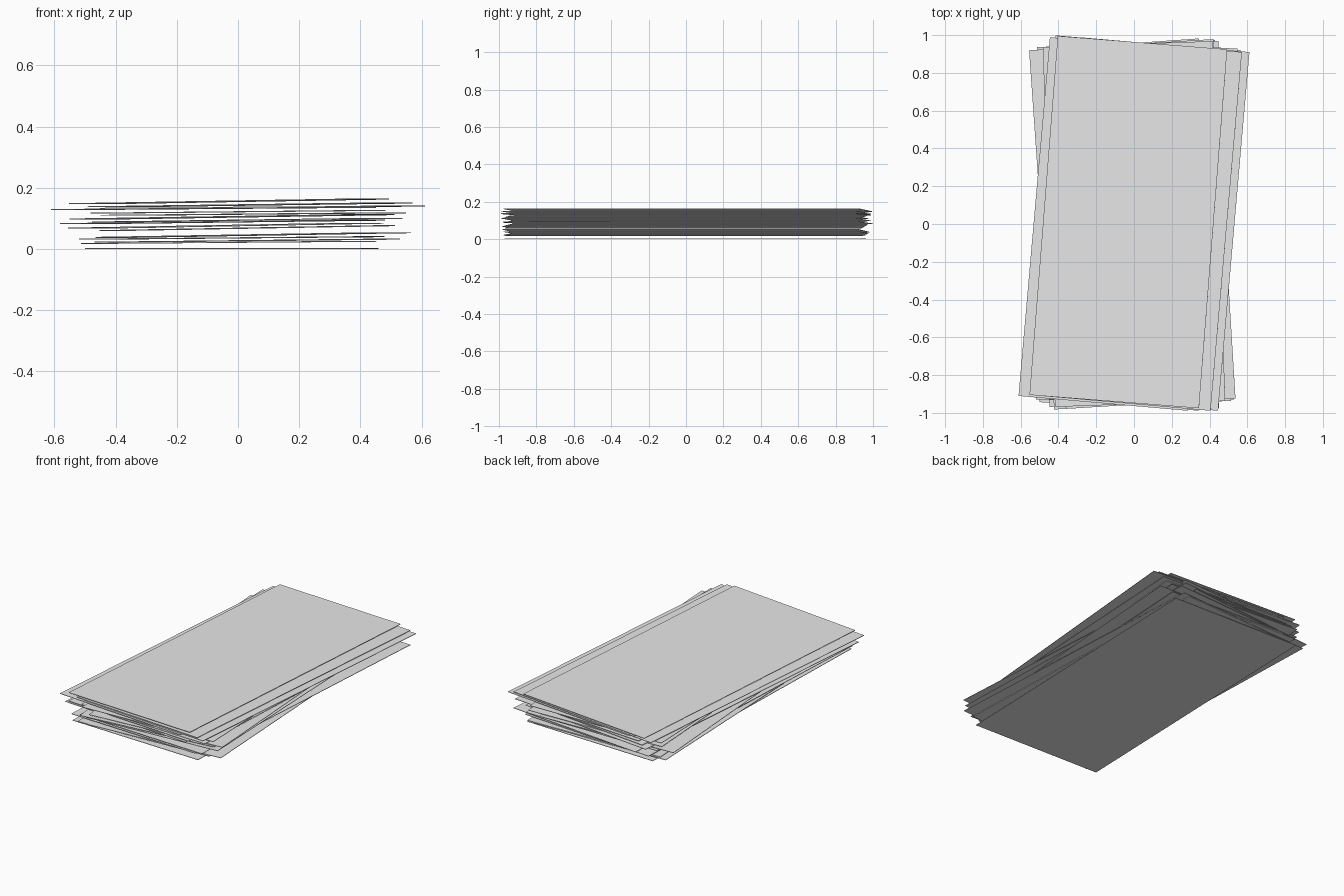
import bpy
from math import radians, atan2
from mathutils import Euler

default_cube = bpy.data.objects.get("Cube")
if default_cube:
    bpy.data.objects.remove(default_cube, do_unlink=True)

WIDTH, LENGTH, THICKNESS = 0.90, 1.906, 0.003

# One plain grey paper colour
paper = bpy.data.materials.new("paper_grey")
paper.use_nodes = True
paper.diffuse_color = (0.8, 0.8, 0.8, 1)
shader = next(n for n in paper.node_tree.nodes if n.type == "BSDF_PRINCIPLED")
shader.inputs["Base Color"].default_value = paper.diffuse_color


def add_sheet(name, left_height, right_height, shift_x, shift_y, turn):
    """Add one thin sheet, tilted between two edge heights and turned about z."""
    middle = (left_height + right_height) / 2
    bpy.ops.mesh.primitive_cube_add(size=1, location=(shift_x, shift_y, middle))
    sheet = bpy.context.object
    sheet.name = name
    sheet.scale = (WIDTH, LENGTH, THICKNESS)
    tilt = -atan2(right_height - left_height, WIDTH)
    sheet.rotation_euler = Euler((0, tilt, radians(turn)))
    sheet.data.materials.append(paper)
    return sheet


# Loose stack, bottom to top: left height, right height, x, y, turn in degrees
stack = [
    (.002, .002, -.02, -.005, -1.8),
    (.018, .025, -.03, 0, 2),
    (.022, .032, .03, 0, 3),
    (.032, .040, -.02, 0, -3),
    (.038, .053, .05, 0, -4),
    (.060, .076, .03, 0, 2),
    (.068, .084, -.04, 0, 4),
    (.083, .094, -.05, .01, -5),
    (.088, .100, .03, 0, 3.5),
    (.098, .112, -.02, 0, -5),
    (.110, .118, .05, 0, -3),
    (.117, .126, 0, 0, 2),
    (.129, .136, -.08, 0, -5),
    (.133, .140, .08, 0, -5),
    (.138, .150, .04, 0, -5),
    (.148, .163, -.03, .01, -4.5),
]
for index, placement in enumerate(stack, start=1):
    add_sheet(f"paper_sheet_{index}", *placement)
